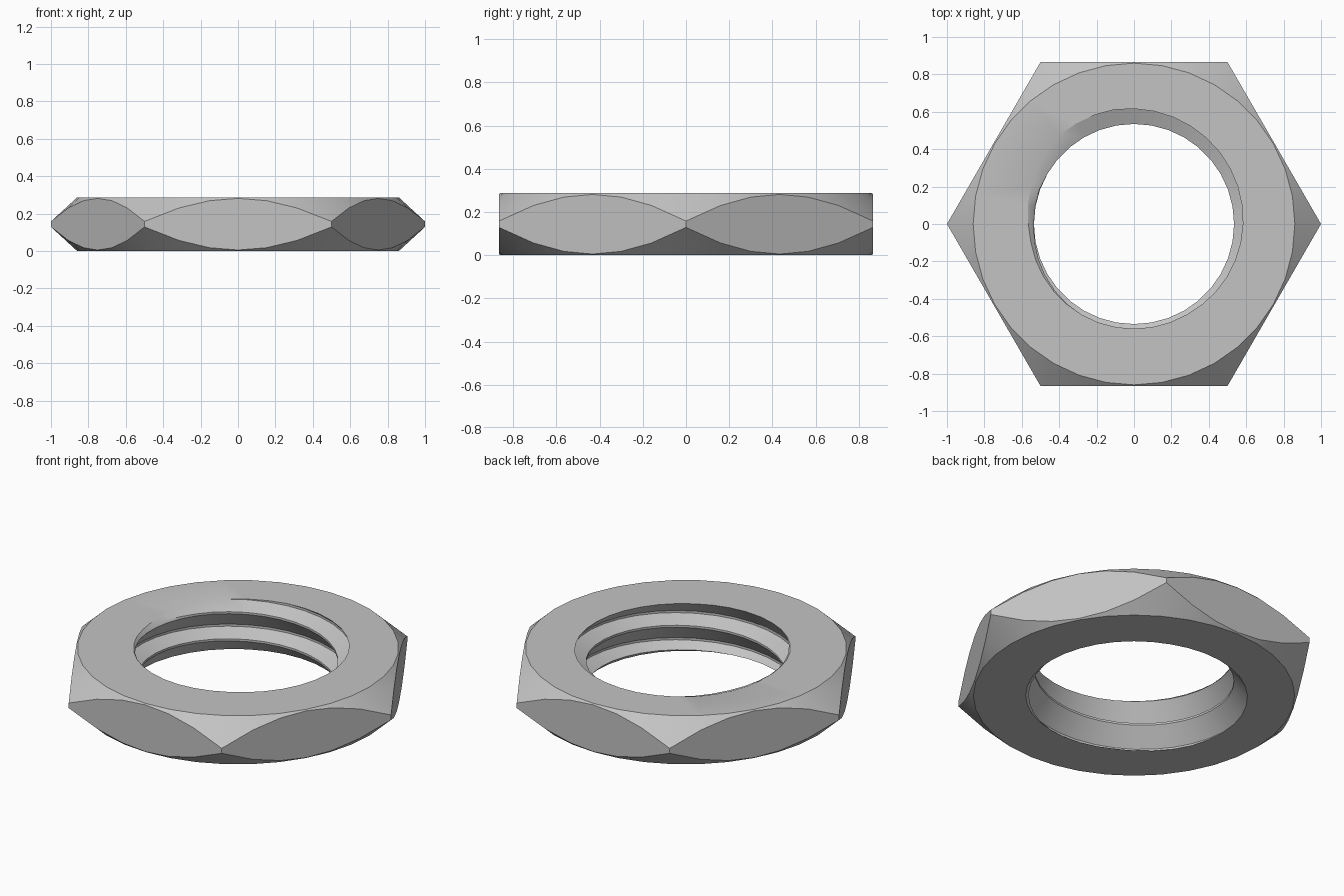
import bpy, bmesh, math

if "Cube" in bpy.data.objects:
    bpy.data.objects.remove(bpy.data.objects["Cube"], do_unlink=True)

SEGS = 36             # columns around the axis
H = 0.287             # height
APOTHEM = 0.866       # half width across flats
RIM = 0.86            # radius of the flat bearing ring
SLOPE = 0.92          # steepness of the corner chamfer
MINOR, MAJOR = 0.535, 0.62
PITCH = 0.16
START = math.radians(100)   # where the groove root leaves the top face

# One thread period, measured upward from the end of the root: (height, radius)
THREAD = [(0, MAJOR), (0.1, MINOR), (0.112, MINOR), (0.147, MAJOR), (PITCH, MAJOR)]


def thread_radius(angle, z):
    """Radius of the bore, with small countersinks at both ends."""
    t = (z - H - (angle - START) / math.tau * PITCH) % PITCH
    r = MAJOR
    for (z0, r0), (z1, r1) in zip(THREAD, THREAD[1:]):
        if z0 <= t <= z1:
            r = r0 + (r1 - r0) * (t - z0) / (z1 - z0)
            break
    return max(r, 0.56 - (H - z), 0.58 - z)


def hex_radius(angle):
    off = (angle % (math.pi / 3)) - math.pi / 6
    return APOTHEM / math.cos(off)


bm = bmesh.new()
found = {}


def vert(angle, r, z):
    co = (r * math.cos(angle), r * math.sin(angle), z)
    key = tuple(round(c, 4) + 0.0 for c in co)
    if key not in found:
        found[key] = bm.verts.new(co)
    return found[key]


def strip(left, right):
    """Join two neighbouring columns, dropping collapsed corners."""
    for a, b, c, d in zip(left, right, right[1:], left[1:]):
        corners = list(dict.fromkeys((a, b, c, d)))
        if len(corners) > 2 and not bm.faces.get(corners):
            bm.faces.new(corners)


def column(i):
    """Full cross-section: up the threaded bore, then down the outside."""
    angle = math.tau * i / SEGS
    shift = H + (angle - START) / math.tau * PITCH
    points = []
    for turn in range(-4, 4):
        for z, _ in THREAD[:-1]:
            zc = min(max(shift + turn * PITCH + z, 0), H)
            points.append(vert(angle, thread_radius(angle, zc), zc))
    r = hex_radius(angle)
    drop = (r - RIM) * SLOPE
    for radius, z in ((RIM, H), (r, H - drop), (r, drop), (RIM, 0)):
        points.append(vert(angle, radius, z))
    points.append(points[0])
    return points


columns = [column(i) for i in range(SEGS + 1)]
for left, right in zip(columns, columns[1:]):
    strip(left, right)
bmesh.ops.recalc_face_normals(bm, faces=bm.faces[:])

mesh = bpy.data.meshes.new("hex_nut")
bm.to_mesh(mesh)
bm.free()
nut = bpy.data.objects.new("hex_nut", mesh)
bpy.context.collection.objects.link(nut)

# Plain grey metal
steel = bpy.data.materials.new("steel_grey")
steel.use_nodes = True
colour = (0.55, 0.55, 0.55, 1)
steel.diffuse_color = colour
steel.node_tree.nodes["Principled BSDF"].inputs["Base Color"].default_value = colour
mesh.materials.append(steel)

# Smooth cones with crisp edges
bpy.ops.object.select_all(action="DESELECT")
nut.select_set(True)
bpy.context.view_layer.objects.active = nut
bpy.ops.object.shade_smooth_by_angle(angle=math.radians(25))
